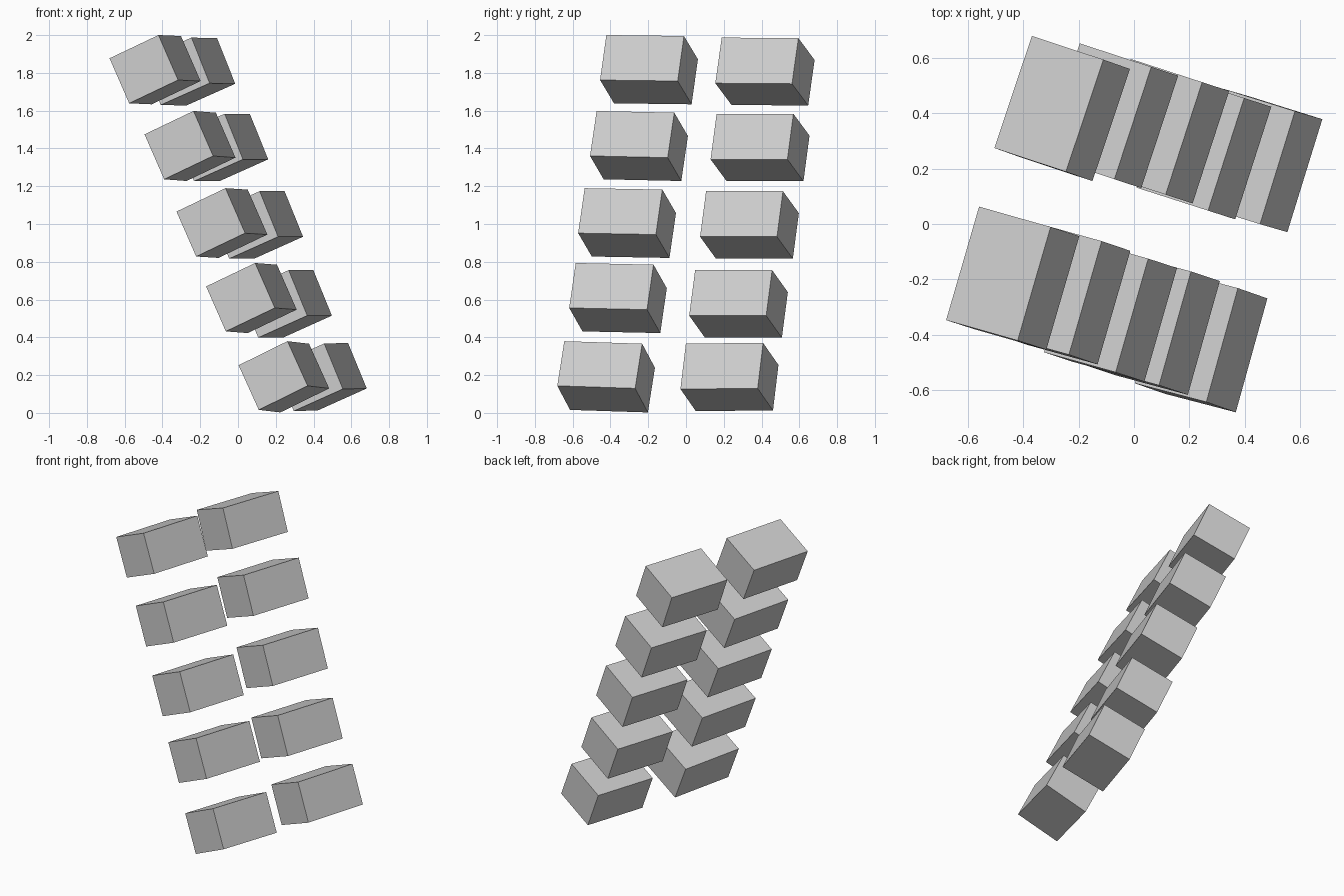
import bpy
from math import radians

SIZE = (0.296, 0.428, 0.262)

# centre x, y, z, then tilt, roll and yaw in degrees, top to bottom
FRONT = [
    (-0.439, -0.196, 1.817, 24.6, -0.7, 16.2),
    (-0.254, -0.249, 1.413, 24.7, -1.2, 16.1),
    (-0.085, -0.312, 1.005, 24.7, -1.0, 16.0),
    (0.071, -0.360, 0.608, 24.8, -1.2, 15.7),
    (0.243, -0.423, 0.191, 25.5, -1.8, 15.5),
]
BACK = [
    (-0.260, 0.418, 1.807, 22.9, -0.4, 18.5),
    (-0.085, 0.392, 1.405, 23.0, 0.0, 18.2),
    (0.100, 0.336, 0.995, 23.1, 0.0, 18.0),
    (0.253, 0.278, 0.577, 23.2, 0.0, 17.8),
    (0.439, 0.230, 0.190, 23.2, 0.4, 17.2),
]


def block(name, x, y, z, tilt, roll, yaw):
    bpy.ops.mesh.primitive_cube_add(size=1, location=(x, y, z))
    ob = bpy.context.object
    ob.name = name
    ob.scale = SIZE
    ob.rotation_mode = 'YXZ'
    ob.rotation_euler = (radians(roll), radians(-tilt), radians(-yaw))


# two leaning columns of five floating blocks
for label, column in (("front_block", FRONT), ("back_block", BACK)):
    for i, row in enumerate(column, 1):
        block(f"{label}_{i}", *row)
